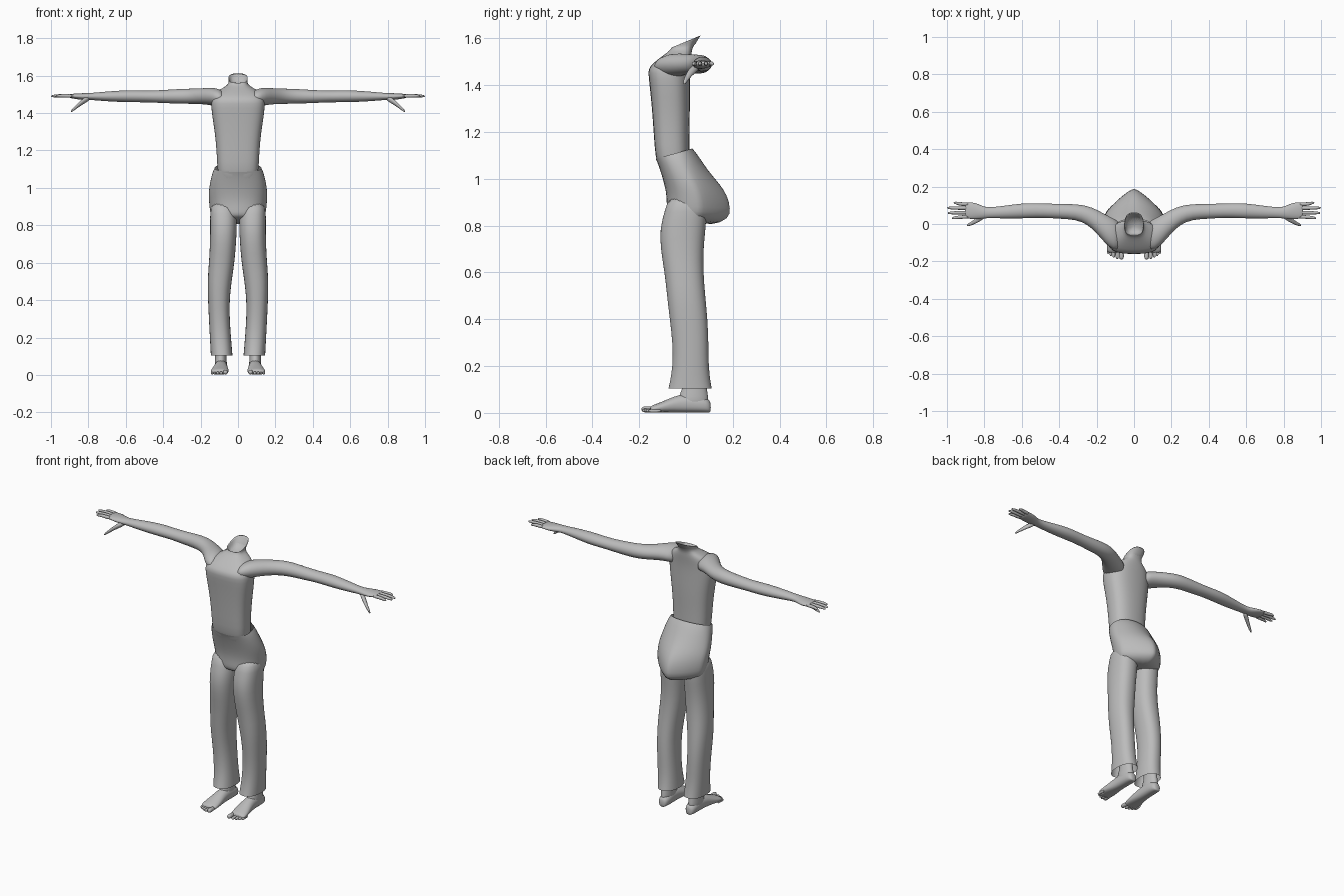
import bpy, bmesh, math
from mathutils import Vector

grey = bpy.data.materials.new("plain grey")
grey.diffuse_color = (0.5, 0.5, 0.5, 1)


def ring(c, u, v, p_neg=2.0, p_pos=2.0, n=20):
    """Superellipse loop; the exponent may differ on the -v and +v halves."""
    pts = []
    for i in range(n):
        a = 2 * math.pi * i / n
        ca, sa = math.cos(a), math.sin(a)
        e = 2 / (p_pos if sa > 0 else p_neg)
        pts.append(Vector(c)
                   + Vector(u) * math.copysign(abs(ca) ** e, ca)
                   + Vector(v) * math.copysign(abs(sa) ** e, sa))
    return pts


def loft(name, rings, cap_start=True, cap_end=True, mirror=False, level=1):
    bm = bmesh.new()
    loops = [[bm.verts.new(p) for p in r] for r in rings]
    n = len(loops[0])
    for a, b in zip(loops, loops[1:]):
        for i in range(n):
            j = (i + 1) % n
            bm.faces.new((a[i], a[j], b[j], b[i]))
    if cap_start:
        bm.faces.new(loops[0][::-1])
    if cap_end:
        bm.faces.new(loops[-1])
    bmesh.ops.recalc_face_normals(bm, faces=bm.faces)
    for f in bm.faces:
        f.smooth = True
    me = bpy.data.meshes.new(name)
    bm.to_mesh(me)
    bm.free()
    me.materials.append(grey)
    ob = bpy.data.objects.new(name, me)
    bpy.context.collection.objects.link(ob)
    if mirror:
        ob.modifiers.new("mirror", 'MIRROR').use_clip = False
    s = ob.modifiers.new("smooth", 'SUBSURF')
    s.levels = s.render_levels = level
    return ob


def level_ring(x0, hw, yf, yb, zf, zb, pf=2.0, pb=2.0):
    """Body section: half width, front and back y, front and back height."""
    return ring((x0, (yf + yb) / 2, (zf + zb) / 2), (hw, 0, 0),
                (0, (yb - yf) / 2, (zb - zf) / 2), pf, pb)


def tube(name, path, n=10):
    """Finger-like tube running along x: (x, y, z, radius)."""
    loft(name, [ring(p[:3], (0, p[3], 0), (0, 0, p[3]), n=n) for p in path], mirror=True)


# torso, shoulders and the open, hollow neck
torso = [
    (.105, -.115, .015, 1.05, 1.08), (.112, -.132, .015, 1.09, 1.12),
    (.115, -.138, .015, 1.19, 1.20), (.125, -.146, .018, 1.30, 1.30),
    (.142, -.156, .017, 1.40, 1.40), (.146, -.163, .018, 1.455, 1.46),
    (.140, -.158, .022, 1.48, 1.50), (.105, -.115, .025, 1.515, 1.53),
    (.060, -.080, .025, 1.54, 1.55), (.047, -.066, .036, 1.553, 1.575),
    (.055, -.062, .068, 1.563, 1.617), (.050, -.057, .062, 1.562, 1.614),
    (.038, -.045, .025, 1.535, 1.545),
]
loft("torso", [level_ring(0, *t, 3.0, 2.4) for t in torso], cap_start=False)

# arm with palm: x, y, z, half depth, half height
arm = [
    (.07, -.065, 1.475, .075, .040), (.11, -.055, 1.483, .085, .050),
    (.15, -.030, 1.490, .080, .047), (.20, .015, 1.490, .063, .042),
    (.25, .048, 1.490, .050, .041), (.31, .065, 1.490, .042, .040),
    (.40, .068, 1.488, .040, .035), (.49, .072, 1.489, .038, .031),
    (.56, .072, 1.490, .041, .033), (.63, .068, 1.490, .039, .031),
    (.72, .062, 1.489, .032, .025), (.78, .060, 1.489, .028, .019),
    (.81, .062, 1.488, .034, .019), (.85, .070, 1.489, .045, .017),
    (.89, .073, 1.491, .045, .012), (.905, .073, 1.491, .040, .009),
]
loft("arm", [ring(a[:3], (0, a[3], 0), (0, 0, a[4])) for a in arm], mirror=True)

# fingers: base y, tip y, tip x
for i, (y0, y1, x1) in enumerate([(.038, .032, .975), (.061, .059, .997),
                                  (.085, .086, 1.0), (.106, .113, .965)]):
    path = [(.88, y0, 1.491, .010), (.92, y0, 1.492, .0105),
            ((.92 + x1) / 2, (y0 + y1) / 2, 1.493, .009),
            (x1 - .012, y1, 1.491, .0075), (x1, y1, 1.490, .004)]
    tube("finger_%d" % (i + 1), path)
tube("thumb", [(.79, .050, 1.482, .014), (.825, .030, 1.466, .018),
               (.852, .012, 1.444, .013), (.875, .000, 1.424, .010),
               (.890, -.006, 1.411, .007), (.894, -.008, 1.407, .003)])

# trouser hips with a peaked seat seam
hips = [
    (.126, -.130, .028, 1.085, 1.130, 2.4, 2.2),
    (.138, -.121, .050, 1.065, 1.105, 2.4, 2.0),
    (.152, -.106, .095, 1.020, 1.035, 2.4, 1.7),
    (.160, -.092, .145, .970, .980, 2.4, 1.4),
    (.158, -.084, .180, .925, .930, 2.4, 1.25),
    (.153, -.084, .194, .885, .870, 2.4, 1.2),
    (.145, -.084, .188, .858, .830, 2.4, 1.2),
    (.125, -.070, .110, .835, .795, 2.2, 1.4),
]
loft("trouser_hips", [level_ring(0, *h) for h in hips], cap_start=False)

# trouser legs: height, inner x, outer x, front y, back y
legs = [
    (.93, .020, .145, -.075, .080), (.86, .006, .150, -.092, .090),
    (.79, .005, .150, -.113, .085), (.70, .010, .150, -.110, .075),
    (.60, .018, .156, -.092, .075), (.50, .034, .164, -.082, .083),
    (.40, .045, .161, -.070, .093), (.30, .044, .156, -.058, .097),
    (.20, .037, .151, -.057, .097), (.13, .031, .147, -.070, .106),
    (.105, .029, .146, -.076, .111),
]
loft("trouser_leg", [level_ring((a + b) / 2, (b - a) / 2, f, k, z, z, 2.3, 2.3)
                     for z, a, b, f, k in legs], cap_end=False, mirror=True)

# ankle
loft("ankle", [level_ring(.092, hw, f, b, z, z) for z, hw, f, b in
               [(.22, .034, -.015, .075), (.13, .029, -.008, .085),
                (.09, .031, -.022, .092), (.05, .034, -.04, .098),
                (.03, .030, -.03, .095)]], mirror=True)

# foot, heel to ball: y, x, half width, top height
foot = [(.106, .090, .014, .040), (.098, .090, .027, .056), (.07, .090, .034, .072),
        (.02, .091, .034, .082), (-.03, .092, .036, .076), (-.07, .094, .042, .060),
        (-.11, .097, .048, .043), (-.14, .099, .047, .032), (-.155, .099, .042, .024)]
loft("foot", [ring((x, y, t / 2 + .002), (w, 0, 0), (0, 0, t / 2), 2.6, 2.0)
              for y, x, w, t in foot], mirror=True)

# toes, largest on the inside: x, tip y, radius
for i, (x, y, r) in enumerate([(.067, -.190, .014), (.090, -.187, .0095),
                               (.108, -.180, .009), (.124, -.171, .0085),
                               (.138, -.160, .008)]):
    prof = [(y + .055, .8), (y + .035, .9), (y + .014, 1.0), (y + .004, .8), (y, .35)]
    loft("toe_%d" % (i + 1),
         [ring((x, py, r + .001), (r * k, 0, 0), (0, 0, r * k), n=10) for py, k in prof],
         mirror=True)
